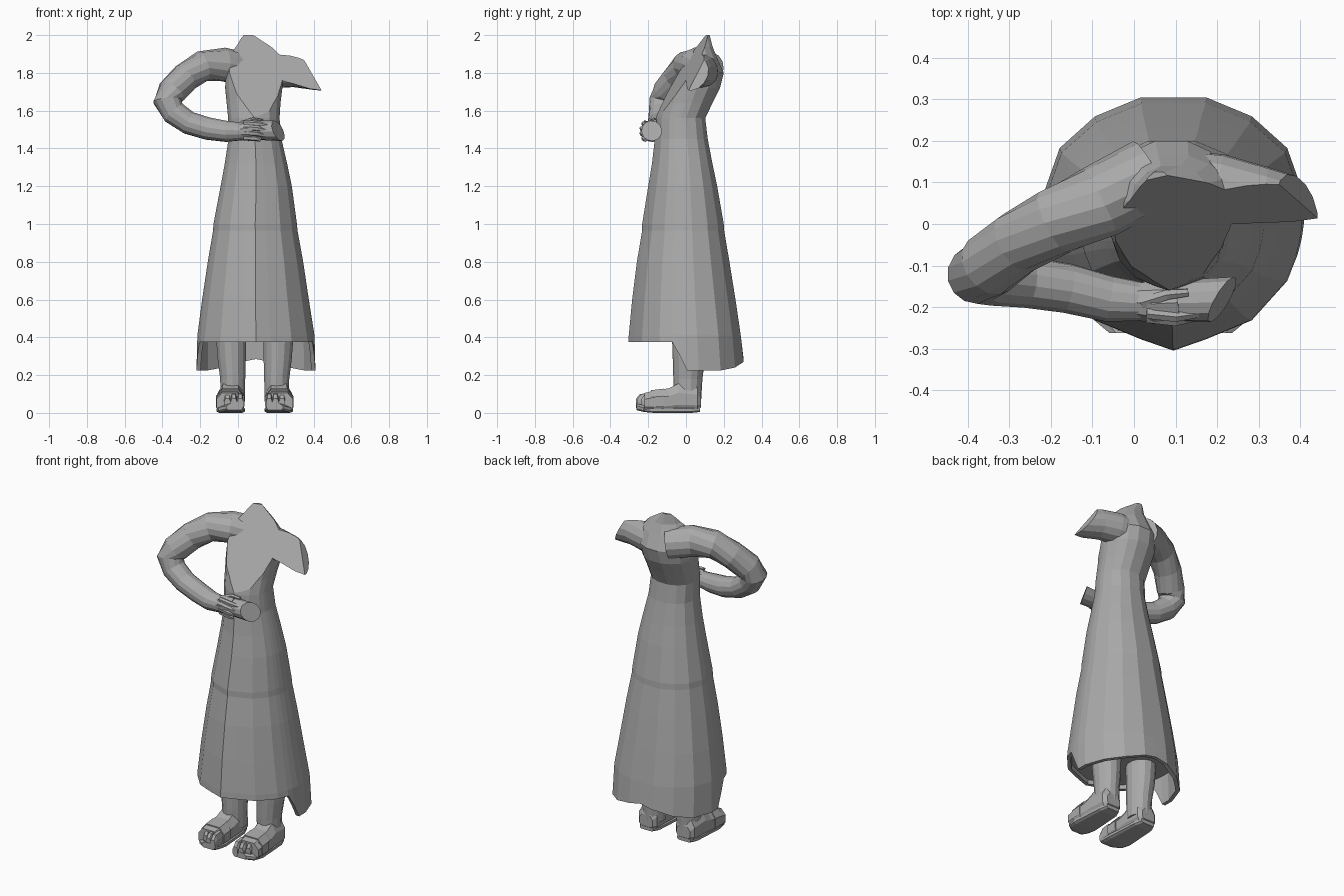
import bpy, bmesh, math
from mathutils import Vector

cube = bpy.data.objects.get("Cube")
if cube:
    bpy.data.objects.remove(cube)

stone = bpy.data.materials.new("grey stone")
stone.use_nodes = True
GREY = (0.4, 0.4, 0.4, 1)
stone.diffuse_color = GREY
bsdf = next(n for n in stone.node_tree.nodes if n.type == 'BSDF_PRINCIPLED')
bsdf.inputs["Base Color"].default_value = GREY
bsdf.inputs["Roughness"].default_value = 0.8


def slice_off(bm, point, normal):
    """Cut away everything on the normal side and close the hole."""
    geom = bm.verts[:] + bm.edges[:] + bm.faces[:]
    cut = bmesh.ops.bisect_plane(bm, geom=geom, plane_co=point, plane_no=normal,
                                 clear_outer=True)["geom_cut"]
    edges = [e for e in cut if isinstance(e, bmesh.types.BMEdge)]
    bmesh.ops.triangle_fill(bm, edges=edges, use_beauty=True)


def loft(name, rings, cuts=()):
    """Skin a list of equal rings, cap both ends, then slice by planes."""
    bm = bmesh.new()
    rows = [[bm.verts.new(p) for p in ring] for ring in rings]
    n = len(rows[0])
    for a, b in zip(rows, rows[1:]):
        for i in range(n):
            j = (i + 1) % n
            bm.faces.new((a[i], a[j], b[j], b[i]))
    bm.faces.new(rows[0][::-1])
    bm.faces.new(rows[-1])
    for point, normal in cuts:
        slice_off(bm, point, normal)
    bmesh.ops.recalc_face_normals(bm, faces=bm.faces)
    mesh = bpy.data.meshes.new(name)
    bm.to_mesh(mesh)
    bm.free()
    mesh.materials.append(stone)
    obj = bpy.data.objects.new(name, mesh)
    bpy.context.collection.objects.link(obj)


def tube(name, path, sides=14, cuts=()):
    """Round limb through (x, y, z, radius) stations."""
    pts = [Vector(p[:3]) for p in path]
    rings = []
    for i, p in enumerate(pts):
        t = (pts[min(i + 1, len(pts) - 1)] - pts[max(i - 1, 0)]).normalized()
        u = t.cross(Vector((0.2, 1, 0.1))).normalized()
        v = t.cross(u)
        angles = [2 * math.pi * k / sides for k in range(sides)]
        rings.append([p + path[i][3] * (math.cos(a) * u + math.sin(a) * v) for a in angles])
    loft(name, rings, cuts)


# Slanted break across the chest, and the break that ends the left arm stump
CHEST_BREAK = (Vector((0.07, -0.16, 1.57)), Vector((0.011, -0.0476, 0.0304)).normalized())
ARM_BREAK = (Vector((0.42, 0.04, 1.745)), Vector((0.87, 0.1, 0.45)).normalized())

# Robe cross-section: rounded back, pointed front with flat panels
half = [(0.25, 1), (0.6, 0.85), (0.87, 0.6), (1, 0.22), (1, 0.02), (0.98, -0.12),
        (0.95, -0.24), (0.87, -0.45), (0.6, -0.76), (0.25, -0.91)]
section = [(0, 1)] + half + [(0, -1)] + [(-x, y) for x, y in reversed(half)]


def robe_ring(z, x0, x1, y0, y1, scale=1):
    cx, cy = (x0 + x1) / 2, (y0 + y1) / 2
    rx, ry = (x1 - x0) / 2 * scale, (y1 - y0) / 2 * scale
    return [Vector((cx + u * rx, cy + v * ry, z)) for u, v in section]


def hem_height(u, v):
    """High in front, low at the sides, gently arched at the back."""
    if v < -0.2:
        return 0.375
    if v < -0.05:
        return 0.31
    return 0.225 + 0.06 * max(0, v - 0.6) * (1 - abs(u)) / 0.4


HEM = (-0.22, 0.41, -0.305, 0.305)
inner_hem = robe_ring(0, *HEM, scale=0.93)
outer_hem = robe_ring(0, *HEM)
for ring in (inner_hem, outer_hem):
    for p, (u, v) in zip(ring, section):
        p.z = hem_height(u, v)

levels = [(0.41, -0.215, 0.405, -0.303, 0.29), (0.6, -0.19, 0.375, -0.285, 0.262),
          (0.8, -0.16, 0.345, -0.26, 0.23), (0.965, -0.132, 0.315, -0.232, 0.202),
          (1.0, -0.13, 0.312, -0.232, 0.2), (1.2, -0.092, 0.285, -0.2, 0.165),
          (1.32, -0.07, 0.26, -0.18, 0.14), (1.45, -0.05, 0.23, -0.165, 0.115),
          (1.56, -0.052, 0.22, -0.16, 0.102), (1.64, -0.06, 0.225, -0.145, 0.14),
          (1.72, -0.068, 0.235, -0.135, 0.18), (1.8, -0.065, 0.245, -0.13, 0.2),
          (1.88, -0.05, 0.24, -0.1, 0.165), (1.94, -0.01, 0.19, -0.08, 0.14),
          (2.0, 0.015, 0.105, -0.06, 0.125)]
rings = [robe_ring(0.4, *HEM, scale=0.92), inner_hem, outer_hem]
rings += [robe_ring(*level) for level in levels]
loft("robe_and_torso", rings, [CHEST_BREAK])

# Bent right arm with the forearm across the waist
tube("right_arm", [(0.04, 0.12, 1.82, 0.09), (-0.08, 0.055, 1.845, 0.09),
                   (-0.19, 0.005, 1.835, 0.082), (-0.28, -0.045, 1.775, 0.078),
                   (-0.35, -0.1, 1.70, 0.078), (-0.375, -0.12, 1.65, 0.075),
                   (-0.34, -0.13, 1.59, 0.067), (-0.26, -0.14, 1.535, 0.062),
                   (-0.16, -0.155, 1.505, 0.06), (-0.06, -0.18, 1.49, 0.056),
                   (0.03, -0.188, 1.49, 0.046)])

# Broken left arm stump
tube("left_arm_stump", [(0.1, 0.095, 1.80, 0.085), (0.2, 0.08, 1.81, 0.09),
                        (0.3, 0.055, 1.81, 0.086), (0.4, 0.03, 1.79, 0.08),
                        (0.54, 0.0, 1.77, 0.075)], cuts=[CHEST_BREAK, ARM_BREAK])

# Hand gripping a broken rod
tube("right_palm", [(0.0, -0.185, 1.49, 0.045), (0.05, -0.188, 1.495, 0.055),
                    (0.11, -0.185, 1.5, 0.052)], 10)
tube("broken_rod", [(0.06, -0.187, 1.497, 0.05), (0.3, -0.18, 1.492, 0.056)], 12,
     [(Vector((0.21, -0.185, 1.495)), Vector((0.86, -0.45, 0.3)).normalized())])
for i in range(4):
    z = 1.535 - 0.026 * i
    bulge = 0.01 if i in (1, 2) else 0
    tube(f"finger_{i + 1}", [(0.03, -0.215 - bulge, z, 0.014), (0.1, -0.222 - bulge, z - 0.004, 0.015),
                             (0.155 - 0.012 * i, -0.215 - bulge, z - 0.012, 0.011)], 6)
tube("right_thumb", [(0.02, -0.19, 1.53, 0.016), (0.08, -0.17, 1.55, 0.014),
                     (0.13, -0.165, 1.545, 0.01)], 6)


# Legs and sandalled feet
def oval(cx, cy, z, rx, ry, sides=14):
    angles = [2 * math.pi * (k + 0.5) / sides for k in range(sides)]
    return [Vector((cx + rx * math.cos(a), cy + ry * math.sin(a), z)) for a in angles]


def foot_ring(cx, y, half_width, bottom, top):
    outline = [(-0.8, 0), (0.8, 0), (1, 0.2), (1, 0.65), (0.6, 1), (-0.6, 1), (-1, 0.65), (-1, 0.2)]
    return [Vector((cx + u * half_width, y, bottom + v * (top - bottom))) for u, v in outline]


for side, cx, out in (("left", 0.215, 1), ("right", -0.038, -1)):
    loft(side + "_leg", [oval(cx - 0.01 * out, 0.01, 0.06, 0.066, 0.07),
                         oval(cx - 0.01 * out, 0.01, 0.18, 0.068, 0.077),
                         oval(cx - 0.005 * out, 0.015, 0.28, 0.076, 0.085),
                         oval(cx, 0.015, 0.43, 0.083, 0.09)])
    stations = [(0.08, 0.045, 0.03, 0.1), (0.06, 0.062, 0.015, 0.14), (-0.04, 0.068, 0.015, 0.155),
                (-0.09, 0.07, 0.012, 0.13), (-0.17, 0.074, 0.01, 0.118), (-0.22, 0.07, 0.012, 0.105)]
    loft(side + "_foot", [foot_ring(cx + out * max(0, -s[0]) * 0.03, *s) for s in stations])
    loft(side + "_sole", [foot_ring(cx - out * shift, y, w, z, z + 0.035) for y, w, z, shift in
                          ((0.075, 0.045, 0.005, 0), (0.03, 0.062, 0, 0), (-0.17, 0.075, 0, 0),
                           (-0.225, 0.068, 0.005, 0.002), (-0.262, 0.042, 0.015, 0.02))])
    loft(side + "_strap", [foot_ring(cx + out * 0.003, y, 0.076, 0.015, h) for y, h in
                           ((-0.12, 0.128), (-0.185, 0.12))])
    for i in range(4):
        x = cx + out * (0.034 * i - 0.05)
        tip = -0.264 + 0.007 * i * i
        loft(f"{side}_toe_{i + 1}", [foot_ring(x, y, 0.0168, 0.025, h) for y, h in
                                     ((-0.19, 0.105), (tip + 0.02, 0.1), (tip, 0.075))])
